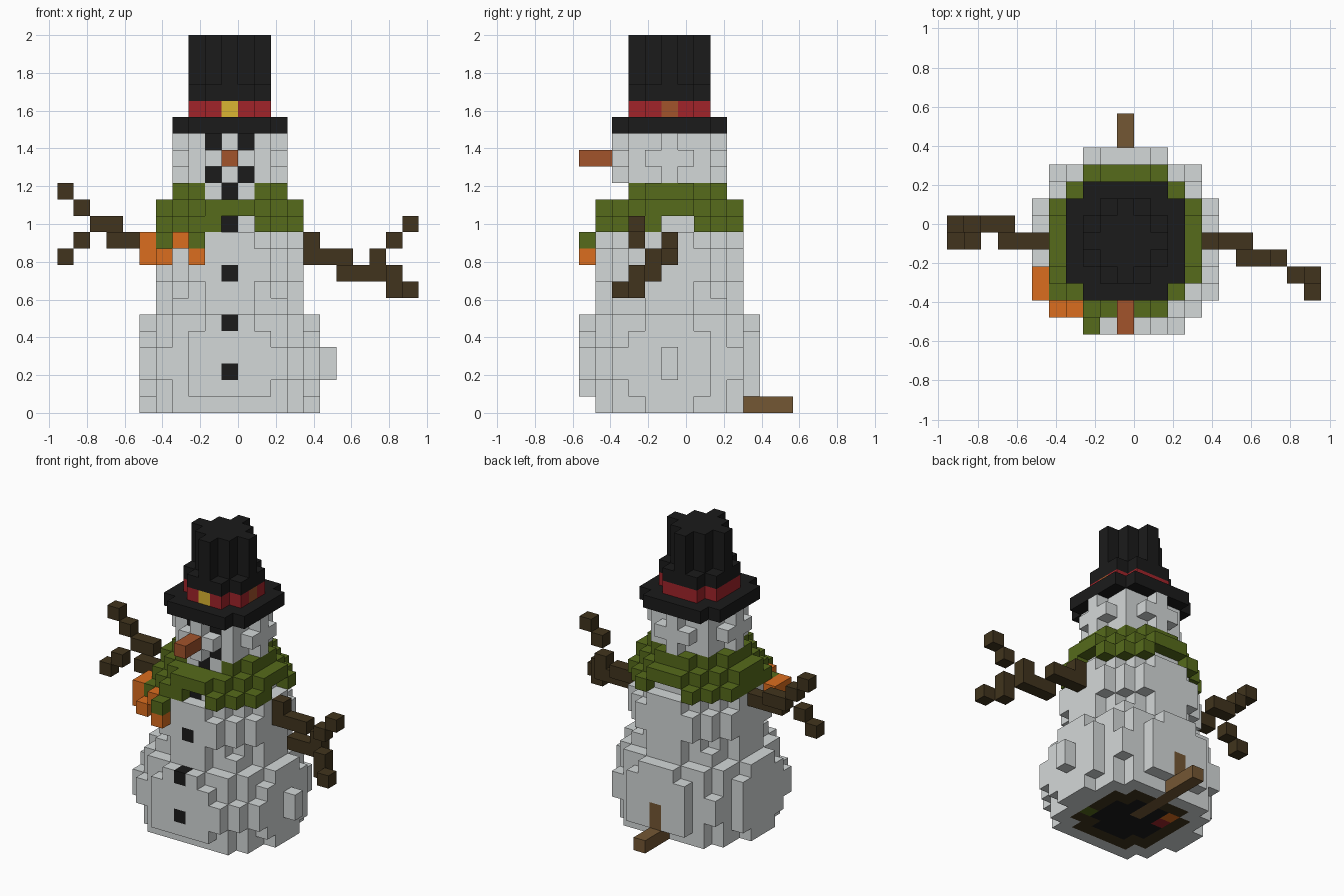
import bpy
import bmesh
from mathutils import Vector

cube = bpy.data.objects.get("Cube")
if cube:
    bpy.data.objects.remove(cube, do_unlink=True)

V = 2 / 23                      # block size
GRID = {}                       # (i, j, k) -> (part, colour)


def linear(c):
    c /= 255
    return c / 12.92 if c < 0.04045 else ((c + 0.055) / 1.055) ** 2.4


PALETTE = {
    "snow white": (212, 216, 216), "charcoal": (27, 27, 27),
    "scarf green": (86, 107, 27), "band red": (161, 36, 42),
    "buckle gold": (219, 181, 50), "fringe orange": (219, 109, 30),
    "carrot rust": (162, 83, 43), "twig brown": (65, 52, 29),
    "wood brown": (116, 87, 52),
}
MATERIALS = {}
for name, rgb in PALETTE.items():
    mat = bpy.data.materials.new(name)
    colour = (*[linear(c) for c in rgb], 1)
    mat.use_nodes = True
    mat.diffuse_color = colour
    bsdf = mat.node_tree.nodes["Principled BSDF"]
    bsdf.inputs["Base Color"].default_value = colour
    bsdf.inputs["Roughness"].default_value = 0.9
    MATERIALS[name] = mat


def disc(part, colour, k, r2, keep=lambda i, j: True):
    """Fill one round layer of blocks."""
    for i in range(-6, 7):
        for j in range(-6, 7):
            if i * i + j * j <= r2 and keep(i, j):
                GRID[i, j, k] = (part, colour)


def blocks(part, colour, cells):
    for cell in cells:
        GRID[cell] = (part, colour)


def paint_front(colour, i, k):
    """Recolour the foremost block of a column."""
    j = min(c[1] for c in GRID if c[0] == i and c[2] == k)
    GRID[i, j, k] = (GRID[i, j, k][0], colour)


# Snow balls
disc("lower_body", "snow white", 0, 26, lambda i, j: abs(j) < 5)
for k, r2 in enumerate((29, 32, 32, 29, 26), 1):
    disc("lower_body", "snow white", k, r2)
for k in (2, 3):
    blocks("lower_body", "snow white",
           [(6, 0, k), (5, -3, k), (-5, -3, k), (3, -5, k)])
for k, r2 in enumerate((18, 17, 20, 20, 17, 13, 13), 6):
    disc("upper_body", "snow white", k, r2)
disc("head", "snow white", 13, 8)
for k, r2 in enumerate((9, 10, 9), 14):
    disc("head", "snow white", k, r2)

# Underside colours
disc("lower_body", "twig brown", 0, 13)
disc("lower_body", "charcoal", 0, 5)
blocks("lower_body", "band red", [(-2, 1, 0)])
blocks("lower_body", "fringe orange", [(-2, 2, 0)])
blocks("lower_body", "scarf green", [(3, -1, 0)])

# Scarf: wraps around the neck, open at the front
disc("scarf", "scarf green", 11, 20, lambda i, j: i * i + j * j > 13
     and not (j < 0 and i in (0, 1)) and not (i == 4 and j in (0, 1))
     and not (j == 4 and abs(i) < 2))
disc("scarf", "scarf green", 12, 17)
disc("scarf", "scarf green", 13, 10,
     lambda i, j: j > -3 and not (abs(i) < 2 and j < 0))
blocks("scarf", "scarf green", [(-2, -5, 10), (-4, -3, 10), (-2, -4, 10)])
blocks("scarf_fringe", "fringe orange",
       [(-5, j, k) for j in (-3, -2) for k in (9, 10)]
       + [(-4, -4, 9), (-3, -4, 10), (-2, -5, 9)])

# Hat
disc("hat_brim", "charcoal", 17, 13)
disc("hat_band", "band red", 18, 5)
disc("hat_crown", "charcoal", 19, 5)
for k in (20, 21, 22):
    disc("hat_crown", "charcoal", k, 4)
paint_front("buckle gold", 0, 18)
blocks("hat_band", "carrot rust", [(2, 0, 18)])

# Sunken eyes and mouth, and buttons
for i in (-1, 1):
    paint_front("charcoal", i, 16)
    paint_front("charcoal", i, 14)
for k in (13, 11, 8, 5, 2):
    paint_front("charcoal", 0, k)

# Carrot nose
blocks("nose", "carrot rust", [(0, -4, 15), (0, -5, 15)])

# Twig arms with forked fingers
blocks("left_arm", "twig brown",
       [(5, 0, 9), (5, 0, 10), (6, 0, 9), (7, 0, 9), (7, -1, 8), (8, -1, 8),
        (9, -1, 8), (9, -1, 9), (10, -2, 8), (10, -2, 10), (11, -2, 11),
        (10, -2, 7), (11, -3, 7)])
blocks("right_arm", "twig brown",
       [(-5, 0, 10), (-6, 0, 10), (-7, 0, 10), (-7, 1, 11), (-8, 1, 11),
        (-9, 1, 12), (-10, 1, 13), (-9, 0, 10), (-10, 0, 9)])

# Wooden peg at the back
blocks("back_peg", "wood brown",
       [(0, j, 0) for j in range(1, 8)] + [(0, 5, 1), (0, 5, 2)])


def build(part):
    """Make one mesh from the exposed block faces of a part."""
    bm = bmesh.new()
    used = []
    for cell, (owner, colour) in GRID.items():
        if owner != part:
            continue
        if colour not in used:
            used.append(colour)
        centre = Vector((cell[0] - 0.5, cell[1] - 1, cell[2] + 0.5))
        for axis in range(3):
            for sign in (-1, 1):
                step = list(cell)
                step[axis] += sign
                if tuple(step) in GRID:
                    continue
                n, u = Vector((0, 0, 0)), Vector((0, 0, 0))
                n[axis] = sign / 2
                u[(axis + 1) % 3] = 0.5
                w = 2 * n.cross(u)
                corners = (-u - w, u - w, u + w, w - u)
                face = bm.faces.new(
                    [bm.verts.new((centre + n + c) * V) for c in corners])
                face.material_index = used.index(colour)
    bmesh.ops.remove_doubles(bm, verts=bm.verts, dist=V / 100)
    mesh = bpy.data.meshes.new(part)
    bm.to_mesh(mesh)
    bm.free()
    for colour in used:
        mesh.materials.append(MATERIALS[colour])
    bpy.context.collection.objects.link(bpy.data.objects.new(part, mesh))


for part in sorted({owner for owner, _ in GRID.values()}):
    build(part)
